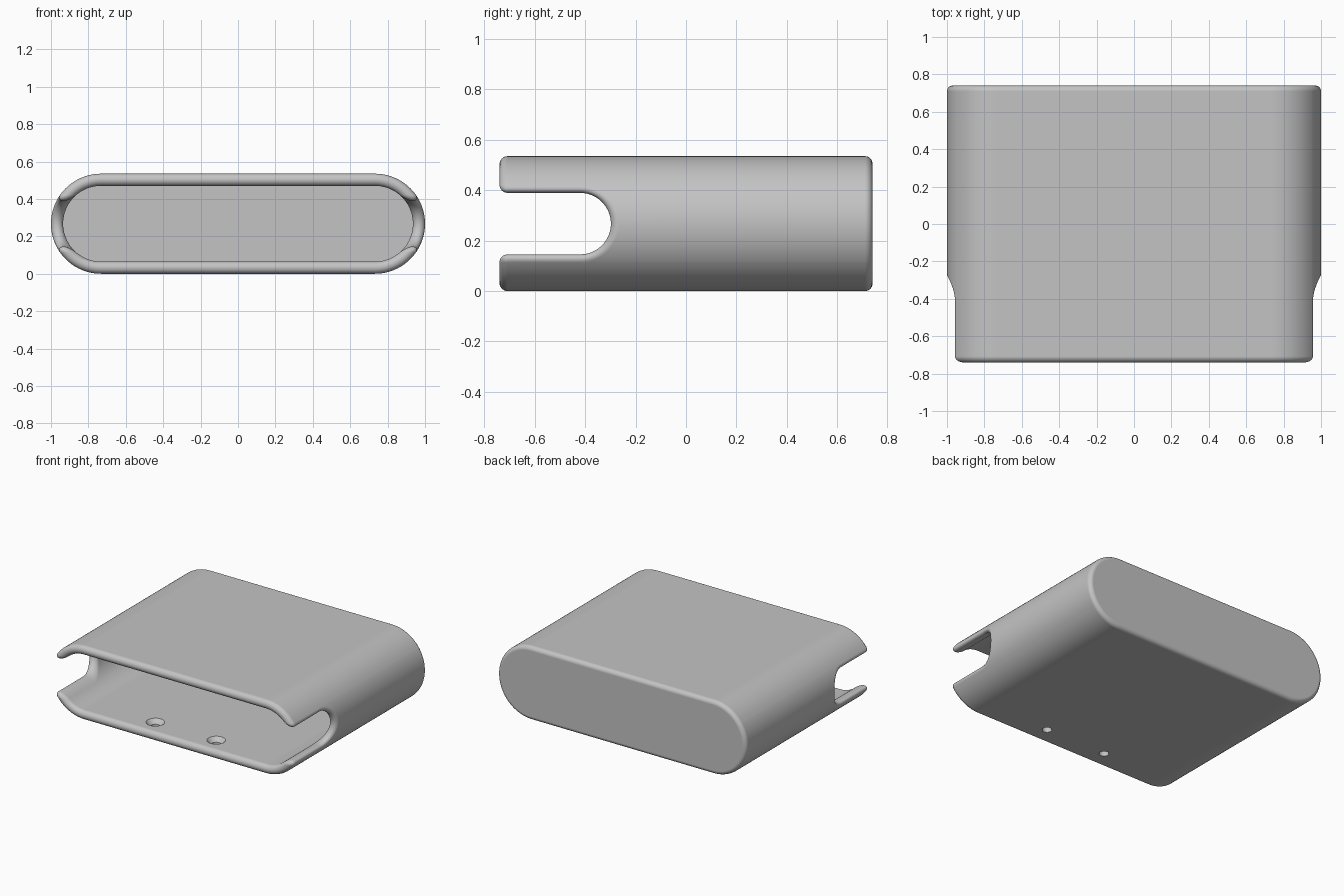
import bpy, bmesh
from math import sin, cos, asin, sqrt, pi

cube = bpy.data.objects.get("Cube")
if cube:
    bpy.data.objects.remove(cube, do_unlink=True)

# Main dimensions
OUTER = 0.2675            # radius of the rounded sides
WALL = 0.065
INNER = OUTER - WALL
MID = OUTER - WALL / 2
RIM = WALL / 2            # full round on the open rim
XC = 1 - OUTER            # centre of the rounded sides
FRONT, BACK = -0.74, 0.74
SLOT = 0.122              # half height of the side slots
SLOT_Y = -0.42            # centre of the slot's round end
EDGE = 0.03               # fillet round the closed end
ZS = SLOT + RIM

metal = bpy.data.materials.new("plain grey")
metal.use_nodes = True
GREY = (0.55, 0.55, 0.55, 1)
metal.diffuse_color = GREY
metal.node_tree.nodes["Principled BSDF"].inputs["Base Color"].default_value = GREY

bm = bmesh.new()
cache = {}


def vert(p):
    key = tuple(round(c, 5) for c in p)
    if key not in cache:
        cache[key] = bm.verts.new(p)
    return cache[key]


def face(points):
    vs = list(dict.fromkeys(vert(p) for p in points))
    if len(vs) > 2 and not bm.faces.get(vs):
        bm.faces.new(vs)


def skin(rows):
    for r, s in zip(rows, rows[1:]):
        for i in range(len(r) - 1):
            face([r[i], r[i + 1], s[i + 1], s[i]])


def steps(n):
    return [i / n for i in range(n + 1)]


def side(radius, y, z):
    return (XC + sqrt(max(radius ** 2 - z ** 2, 0)), y, z)


def turn(radius, y, t):
    # point on the rounded side, from the flat top (0) to the slot (1)
    low = asin(ZS / radius)
    a = pi / 2 + (low - pi / 2) * t
    return (XC + radius * cos(a), y, radius * sin(a))


def wall_columns(radius):
    # functions of y across the flat top and down to the slot
    cols = [lambda y: (0, y, radius)]
    cols += [lambda y, t=t: turn(radius, y, t) for t in steps(12)]
    return cols


# Rounded rim, swept along the mouth, the lip corner and the slot
rim = []
for t in steps(16):
    a = pi * (t - 0.5)
    radius, d = MID + RIM * sin(a), RIM * cos(a)
    start = FRONT + RIM
    row = [c(start - d) for c in wall_columns(radius)]
    for u in steps(8):
        b = u * pi / 2
        row.append(side(radius, start - d * cos(b), ZS - d * sin(b)))
    for u in steps(16):
        c, rho = u * pi / 2, ZS - d
        row.append(side(radius, SLOT_Y + rho * sin(c), rho * cos(c)))
    rim.append(row)
skin(rim)

# Outer and inner walls, each closed by a flat end
for radius, end, fillet in ((OUTER, BACK, EDGE), (INNER, BACK - WALL, 0)):
    stop = end - fillet
    skin([[c(FRONT + RIM), c(SLOT_Y), c(stop)] for c in wall_columns(radius)])
    slot_cols = []
    for u in steps(16):
        c = u * pi / 2
        z = ZS * cos(c)
        slot_cols.append([side(radius, SLOT_Y + ZS * sin(c), z), side(radius, stop, z)])
    skin(slot_cols)
    outline = [c(stop) for c in wall_columns(radius)] + [s[1] for s in slot_cols[1:]]
    rings = []
    for t in steps(8 if fillet else 1):
        a = t * pi / 2
        k = (radius - fillet * (1 - cos(a))) / radius
        rings.append([(x if x < XC else XC + (x - XC) * k,
                       stop + fillet * sin(a), z * k) for x, y, z in outline])
    if fillet:
        skin(rings)
    face(rings[-1] + [(0, end, 0)])

# Mirror the quarter into the full shell
for axis in (0, 2):
    geom = bm.verts[:] + bm.edges[:] + bm.faces[:]
    copy = bmesh.ops.duplicate(bm, geom=geom)["geom"]
    for v in copy:
        if isinstance(v, bmesh.types.BMVert):
            v.co[axis] *= -1
    bmesh.ops.remove_doubles(bm, verts=bm.verts[:], dist=0.00002)
bmesh.ops.recalc_face_normals(bm, faces=bm.faces[:])


def make_object(name, mesh_data):
    mesh = bpy.data.meshes.new(name)
    mesh_data.to_mesh(mesh)
    mesh_data.free()
    mesh.materials.append(metal)
    obj = bpy.data.objects.new(name, mesh)
    bpy.context.collection.objects.link(obj)
    return obj


shell = make_object("sleeve_shell", bm)
shell.location.z = OUTER

# Two countersunk screw holes in the floor
cut = bmesh.new()
SIDES = 32
profile = [(0.032, -0.05), (0.032, 0.035), (0.062, WALL), (0.062, 0.1)]
for x in (-0.245, 0.245):
    rings = [[cut.verts.new((x + r * cos(2 * pi * i / SIDES),
                             -0.6 + r * sin(2 * pi * i / SIDES), z))
              for i in range(SIDES)] for r, z in profile]
    for lo, hi in zip(rings, rings[1:]):
        for i in range(SIDES):
            j = (i + 1) % SIDES
            cut.faces.new([lo[i], lo[j], hi[j], hi[i]])
    cut.faces.new(rings[0][::-1])
    cut.faces.new(rings[-1])
cutter = make_object("screw_hole_cutter", cut)
cutter.hide_render = True

holes = shell.modifiers.new("screw_holes", "BOOLEAN")
holes.operation = "DIFFERENCE"
holes.solver = "EXACT"
holes.object = cutter
bpy.ops.object.select_all(action="DESELECT")
shell.select_set(True)
bpy.context.view_layer.objects.active = shell
bpy.ops.object.modifier_apply(modifier=holes.name)
bpy.data.objects.remove(cutter, do_unlink=True)

# Smooth shading with crisp hole edges
bpy.ops.object.shade_smooth_by_angle(angle=pi / 6)
weighted = shell.modifiers.new("even_shading", "WEIGHTED_NORMAL")
weighted.keep_sharp = True
